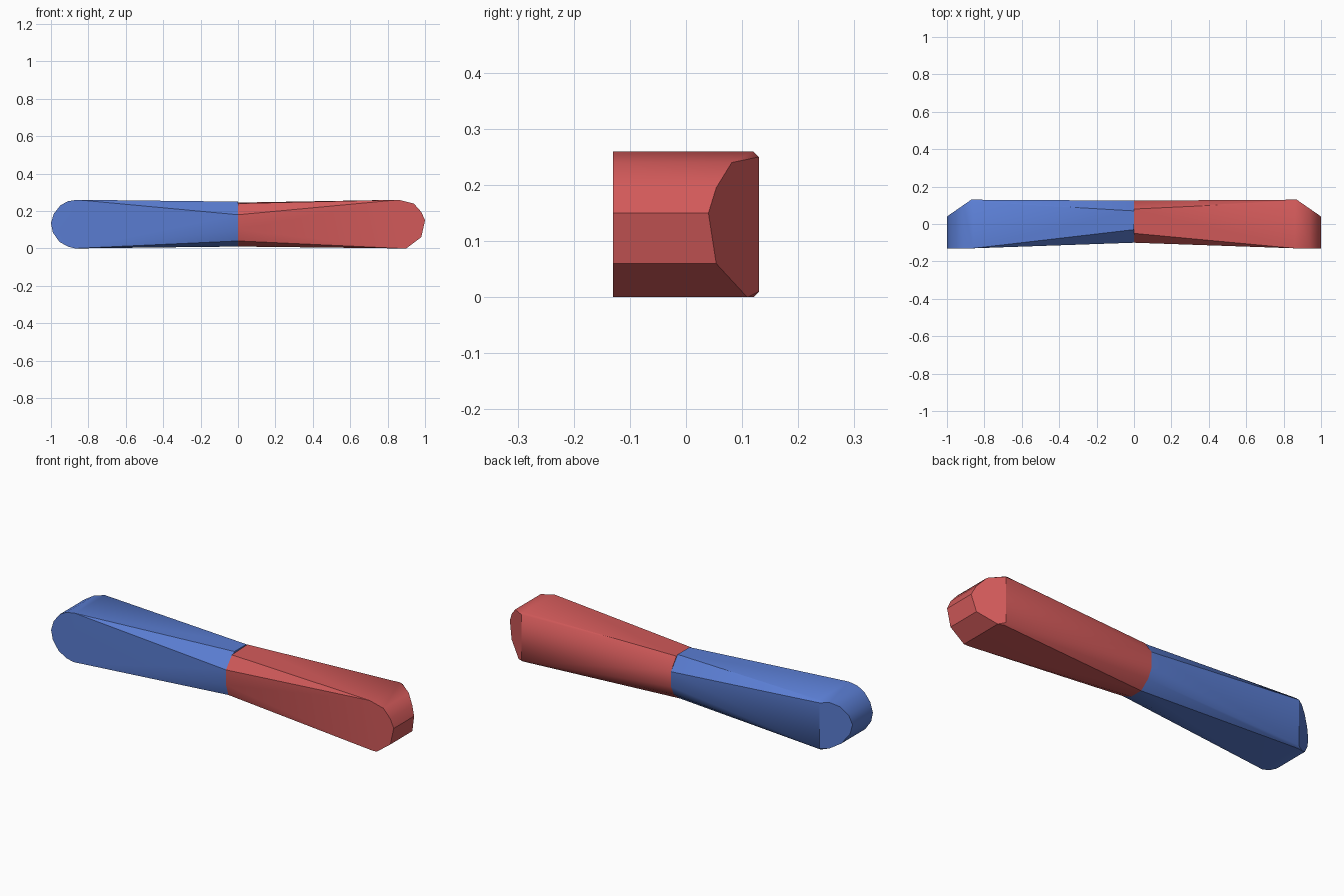
import bpy, bmesh, math

cube = bpy.data.objects.get("Cube")
if cube:
    bpy.data.objects.remove(cube, do_unlink=True)


def material(name, rgb):
    m = bpy.data.materials.new(name)
    m.use_nodes = True
    m.diffuse_color = (*rgb, 1)
    m.node_tree.nodes["Principled BSDF"].inputs["Base Color"].default_value = (*rgb, 1)
    return m


def half(name, side, waist, tip, mat):
    """Hull from the waist ring (y, z) to a rounded tip outline (x, z)."""
    bm = bmesh.new()
    for y, z in waist:
        bm.verts.new((0, y, z))
    for x, z in tip:
        # the back of the tip is cut by a slanted plane
        back = 0.13 - max(0, x - 0.87) * 0.09 / 0.13
        bm.verts.new((side * x, -0.13, z))
        bm.verts.new((side * x, min(back, 0.12) if x < 0.885 else back, z))
    # slightly chamfered back edge
    for z in (0.01, 0.25):
        bm.verts.new((side * 0.87, 0.13, z))
    hull = bmesh.ops.convex_hull(bm, input=bm.verts[:])
    inside = {v for v in hull["geom_interior"] if isinstance(v, bmesh.types.BMVert)}
    bmesh.ops.delete(bm, geom=list(inside), context='VERTS')
    bmesh.ops.dissolve_limit(bm, angle_limit=math.radians(0.5),
                             verts=bm.verts[:], edges=bm.edges[:])
    bmesh.ops.recalc_face_normals(bm, faces=bm.faces[:])
    mesh = bpy.data.meshes.new(name)
    bm.to_mesh(mesh)
    bm.free()
    mesh.materials.append(mat)
    obj = bpy.data.objects.new(name, mesh)
    bpy.context.collection.objects.link(obj)
    bpy.ops.object.select_all(action='DESELECT')
    obj.select_set(True)
    bpy.context.view_layer.objects.active = obj
    bpy.ops.object.shade_smooth_by_angle(angle=math.radians(35))


# Waist cross-sections
lower = [(-0.10, 0.18), (-0.10, 0.10), (-0.08, 0.04), (-0.02, 0.01),
         (0.05, 0.01), (0.10, 0.05), (0.125, 0.10), (0.125, 0.18)]
blue_waist = lower + [(0.07, 0.25), (-0.03, 0.25)]
red_waist = lower + [(0.08, 0.245), (-0.05, 0.24)]

# Tip outlines
blue_tip = [(0.86, 0.26), (0.91, 0.252), (0.95, 0.23), (0.985, 0.185), (1.0, 0.135),
            (0.99, 0.085), (0.955, 0.035), (0.91, 0.01), (0.87, 0.0)]
red_tip = [(0.86, 0.26), (0.94, 0.24), (0.98, 0.195), (1.0, 0.15),
           (0.98, 0.06), (0.90, 0.0), (0.87, 0.0)]

half("blue_half", -1, blue_waist, blue_tip, material("blue", (0.102, 0.205, 0.645)))
half("red_half", 1, red_waist, red_tip, material("red", (0.645, 0.102, 0.102)))
